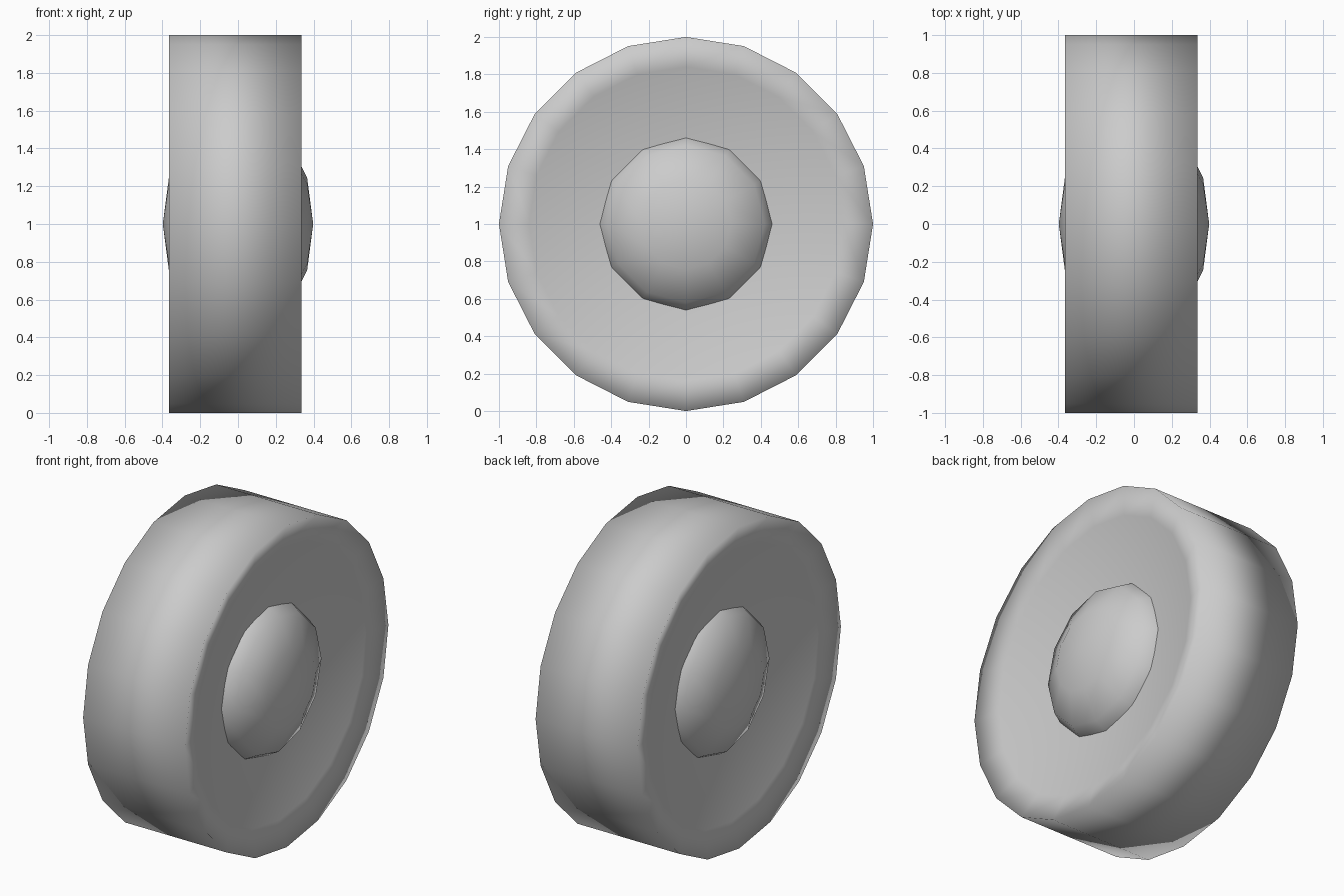
import bpy, bmesh, math

if "Cube" in bpy.data.objects:
    bpy.data.objects.remove(bpy.data.objects["Cube"])


def lathe(name, profile, sides):
    """Spin (x, radius) points about the x axis at z = 1; radius 0 makes a pole."""
    bm = bmesh.new()
    rings = []
    for x, r in profile:
        if r == 0:
            rings.append([bm.verts.new((x, 0, 1))])
            continue
        angles = [2 * math.pi * i / sides for i in range(sides)]
        rings.append([bm.verts.new((x, r * math.cos(a), 1 + r * math.sin(a))) for a in angles])
    for a, b in zip(rings, rings[1:]):
        for i in range(sides):
            j = (i + 1) % sides
            quad = [a[i % len(a)], a[j % len(a)], b[j % len(b)], b[i % len(b)]]
            bm.faces.new(list(dict.fromkeys(quad)))
    bmesh.ops.recalc_face_normals(bm, faces=bm.faces)
    mesh = bpy.data.meshes.new(name)
    bm.to_mesh(mesh)
    bm.free()
    for p in mesh.polygons:
        p.use_smooth = True
    obj = bpy.data.objects.new(name, mesh)
    bpy.context.collection.objects.link(obj)
    return obj


# Tyre: straight tread with a shallow dished wall on each side
left, right = -0.366, 0.335
dish = [(0.0, 1.0), (0.045, 0.84), (0.225, 0)]
tyre = [(left + d, r) for d, r in reversed(dish)] + [(right - d, r) for d, r in dish]
lathe("tyre", tyre, 20)

# Hub: a coarse domed cap on each end of a short axle body
steps = [math.radians(30 * k) for k in range(4)]
cap = [(0.162 + 0.236 * math.cos(t), 0.486 * math.sin(t)) for t in steps]
lathe("hub", [(-x, r) for x, r in cap] + list(reversed(cap)), 12)
